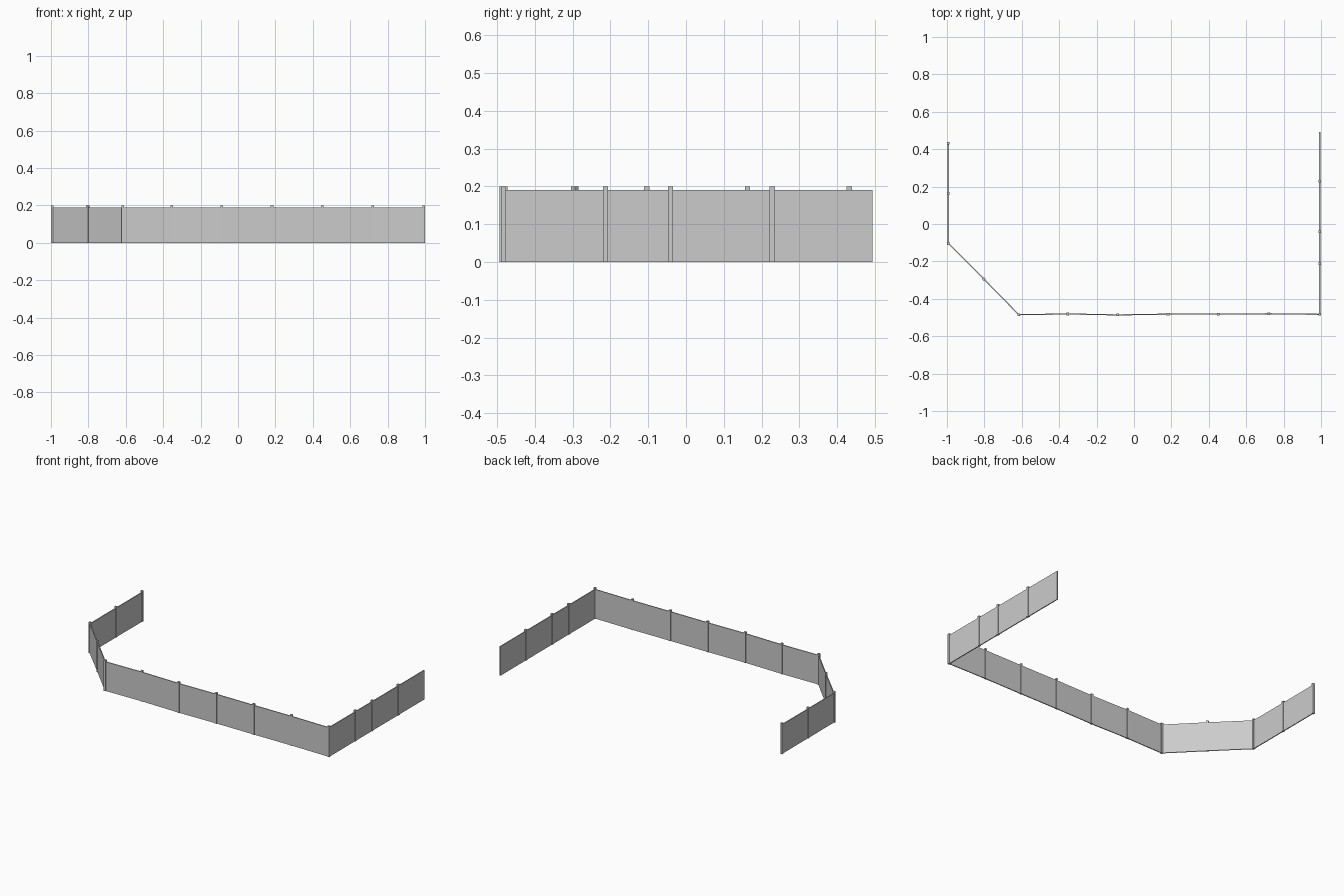
import bpy, math
from mathutils import Vector

if "Cube" in bpy.data.objects:
    bpy.data.objects.remove(bpy.data.objects["Cube"])

POST_W, POST_H = 0.014, 0.20
PANEL_T, PANEL_H = 0.006, 0.19


def box(name, x, y, size, angle=0.0):
    """Box standing on the ground, turned about z."""
    bpy.ops.mesh.primitive_cube_add(size=1, location=(x, y, size[2] / 2),
                                    rotation=(0, 0, angle))
    ob = bpy.context.object
    ob.name = name
    ob.scale = size
    bpy.ops.object.transform_apply(location=False, rotation=False, scale=True)
    return ob


# Fence line, from the back left end round the front to the back right end
path = [Vector(p) for p in (
    (-0.993, 0.432), (-0.993, 0.163), (-0.993, -0.104),
    (-0.803, -0.294), (-0.616, -0.485),
    (-0.354, -0.481), (-0.087, -0.486), (0.182, -0.482),
    (0.451, -0.482), (0.721, -0.480), (0.993, -0.483),
    (0.993, -0.213), (0.993, -0.041), (0.993, 0.228), (0.993, 0.493))]

# Posts: all but the open right end; the diagonal one is turned with its run
for i, p in enumerate(path[:-1]):
    turn = math.radians(45) if i == 3 else 0
    box(f"fence_post_{i + 1}", p.x, p.y, (POST_W, POST_W, POST_H), turn)

# Panels between neighbouring points
for i, (a, b) in enumerate(zip(path, path[1:])):
    d, mid = b - a, (a + b) / 2
    box(f"fence_panel_{i + 1}", mid.x, mid.y,
        (d.length, PANEL_T, PANEL_H), math.atan2(d.y, d.x))
